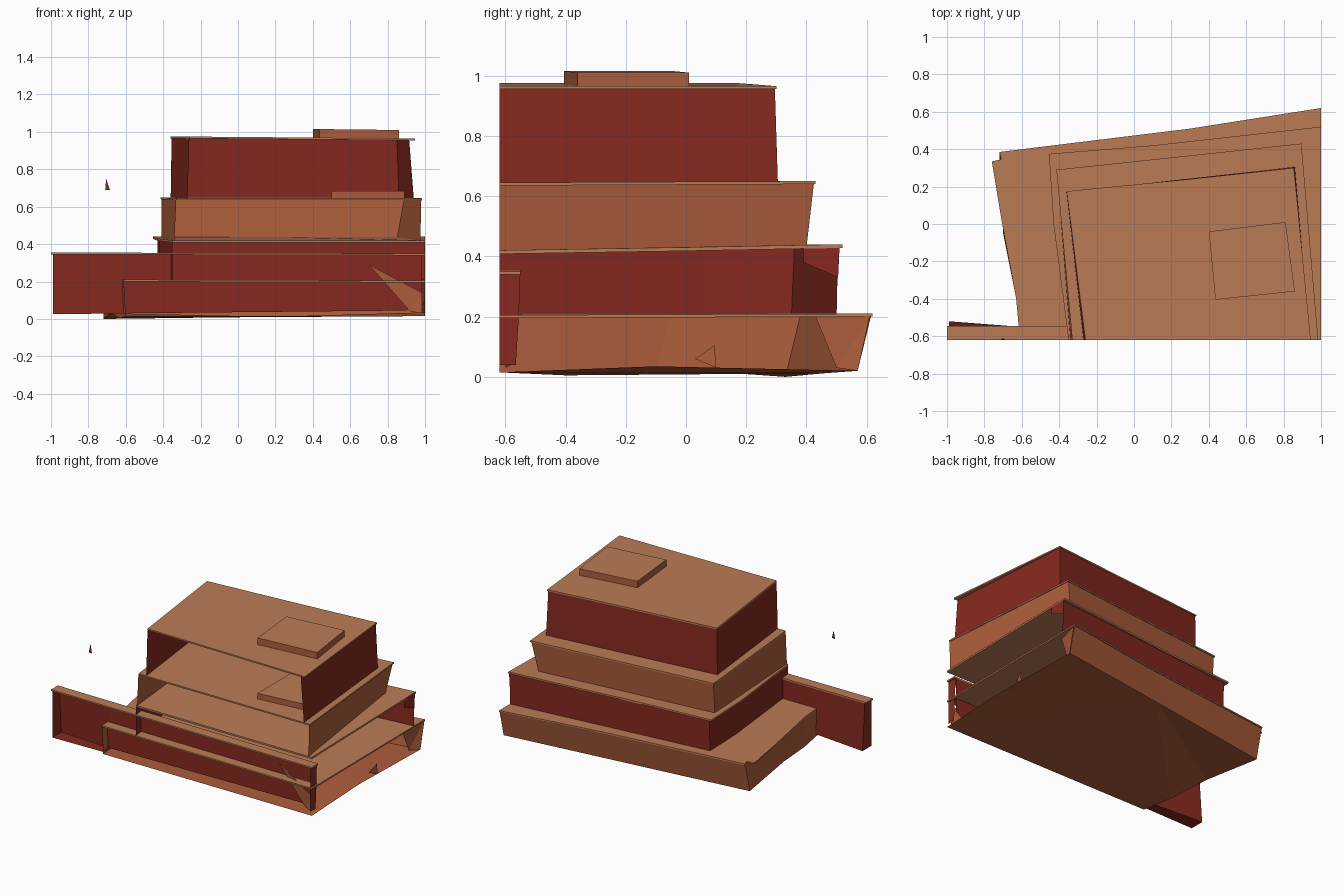
import bpy
import bmesh

cube = bpy.data.objects.get("Cube")
if cube:
    bpy.data.objects.remove(cube, do_unlink=True)

FRONT = -0.62   # cut plane at the front
SIDE = 1.0      # cut plane at the side


def material(name, color):
    mat = bpy.data.materials.new(name)
    mat.use_nodes = True
    mat.diffuse_color = (*color, 1)
    bsdf = mat.node_tree.nodes["Principled BSDF"]
    bsdf.inputs["Base Color"].default_value = (*color, 1)
    bsdf.inputs["Roughness"].default_value = 0.9
    return mat


TAN = material("tan roof", (0.5, 0.2, 0.093))
BROWN = material("brown wall", (0.43, 0.113, 0.046))
RED = material("red wall", (0.24, 0.022, 0.014))


def finish(name, bm, *mats):
    mesh = bpy.data.meshes.new(name)
    bm.to_mesh(mesh)
    bm.free()
    for mat in mats:
        mesh.materials.append(mat)
    obj = bpy.data.objects.new(name, mesh)
    bpy.context.collection.objects.link(obj)
    return obj


def patch(name, points, mat):
    """One thin sheet."""
    bm = bmesh.new()
    bm.faces.new([bm.verts.new(p) for p in points])
    bmesh.ops.triangulate(bm, faces=bm.faces[:])
    return finish(name, bm, mat)


def walls(name, bottom, top, mat):
    """Open ribbon of wall panels between two matching paths."""
    bm = bmesh.new()
    low = [bm.verts.new(p) for p in bottom]
    high = [bm.verts.new(p) for p in top]
    for i in range(len(low) - 1):
        bm.faces.new((low[i + 1], low[i], high[i], high[i + 1]))
    return finish(name, bm, mat)


def slab(name, outline, thickness, side_mat=TAN):
    """Sloping plate with a tan top and chosen edge colour."""
    bm = bmesh.new()
    top = [bm.verts.new(p) for p in outline]
    low = [bm.verts.new((x, y, z - thickness)) for x, y, z in outline]
    bm.faces.new(top)
    bm.faces.new(low[::-1])
    for i in range(len(top)):
        j = (i + 1) % len(top)
        bm.faces.new((top[i], low[i], low[j], top[j])).material_index = 1
    bmesh.ops.recalc_face_normals(bm, faces=bm.faces[:])
    return finish(name, bm, TAN, side_mat)


# Base tier: uneven floor, sloping walls, wide roof
floor = [(-0.6, FRONT, 0.015), (-0.63, -0.4, 0.005), (-0.68, -0.1, 0.03),
         (-0.72, 0.33, 0), (0.2, 0.46, 0.012), (SIDE, 0.57, 0.02)]
base_top = [(-0.61, FRONT, 0.205), (-0.63, -0.4, 0.205), (-0.7, -0.05, 0.205),
            (-0.72, 0.38, 0.205), (0.3, 0.505, 0.205), (SIDE, 0.615, 0.205)]
patch("base_floor", floor + [(SIDE, -0.1, 0.035), (SIDE, FRONT, 0.015)], BROWN)
walls("base_walls", floor, base_top, BROWN)
slab("base_roof", [(-0.61, FRONT, 0.21), (-0.63, -0.4, 0.21), (-0.71, 0.03, 0.21),
                   (-0.76, 0.335, 0.21), (-0.71, 0.345, 0.21), (-0.72, 0.385, 0.21),
                   (0.3, 0.51, 0.21), (SIDE, 0.62, 0.21), (SIDE, FRONT, 0.205)], 0.01)
patch("base_corner_panel", [(0.95, 0.43, 0.2), (0.96, 0.5, 0.03),
                            (SIDE, 0.57, 0.02), (SIDE, 0.61, 0.2)], BROWN)
patch("base_side_flap", [(0.98, 0.03, 0.06), (SIDE, 0.1, 0.03), (SIDE, 0.095, 0.105)], BROWN)

# Second tier, open on the side
walls("second_walls",
      [(-0.35, FRONT, 0.2), (-0.42, 0.05, 0.2), (-0.43, 0.35, 0.2), (SIDE, 0.5, 0.2)],
      [(-0.35, FRONT, 0.415), (-0.42, 0.05, 0.425), (-0.43, 0.36, 0.435),
       (SIDE, 0.505, 0.435)], RED)
slab("second_roof", [(-0.35, FRONT, 0.42), (-0.43, 0.0, 0.43), (-0.455, 0.375, 0.44),
                     (0.1, 0.42, 0.44), (SIDE, 0.52, 0.44), (SIDE, 0.0, 0.43),
                     (SIDE, FRONT, 0.42)], 0.012)
patch("second_corner_panel", [(SIDE, 0.39, 0.38), (SIDE, 0.505, 0.33),
                              (SIDE, 0.51, 0.435), (SIDE, 0.39, 0.435)], RED)

# Third tier
walls("third_walls",
      [(-0.34, FRONT, 0.415), (-0.41, 0.27, 0.43), (0.85, 0.4, 0.43), (0.975, FRONT, 0.415)],
      [(-0.33, FRONT, 0.642), (-0.41, 0.285, 0.645), (0.89, 0.425, 0.645),
       (0.98, FRONT, 0.642)], BROWN)
slab("third_roof", [(-0.33, FRONT, 0.645), (-0.415, 0.29, 0.65), (0.895, 0.43, 0.65),
                    (0.985, FRONT, 0.645)], 0.01)

# Top tier
walls("top_walls",
      [(-0.27, FRONT, 0.64), (-0.36, 0.17, 0.645), (0.86, 0.305, 0.645), (0.94, FRONT, 0.64)],
      [(-0.26, FRONT, 0.97), (-0.355, 0.17, 0.97), (0.85, 0.295, 0.96), (0.915, FRONT, 0.96)],
      RED)
slab("top_roof", [(-0.26, FRONT, 0.975), (-0.36, 0.175, 0.975), (0.3, 0.24, 0.97),
                  (0.855, 0.3, 0.965), (0.945, FRONT, 0.965)], 0.01)

# Low boxes on the top roof and on the third roof
slab("roof_box", [(0.4, -0.04, 1.015), (0.81, 0.01, 1.01), (0.86, -0.36, 1.01),
                  (0.435, -0.405, 1.015)], 0.05, BROWN)
slab("inner_box", [(0.5, -0.13, 0.685), (0.86, -0.08, 0.685), (0.89, -0.46, 0.685),
                   (0.5, -0.5, 0.685)], 0.04, BROWN)

# Long front wing with its coping, underside and end panel
walls("wing_wall",
      [(-0.99, FRONT, 0.025), (-0.99, -0.52, 0.025), (-0.6, -0.55, 0.03),
       (0.9, -0.55, 0.045), (0.985, -0.55, 0.1)],
      [(-0.99, FRONT, 0.35), (-0.99, -0.545, 0.35), (-0.6, -0.55, 0.35),
       (0.9, -0.55, 0.345), (0.985, -0.55, 0.345)], RED)
patch("wing_underside", [(-0.99, FRONT, 0.025), (-0.6, FRONT, 0.03), (-0.6, -0.55, 0.03),
                         (-0.99, -0.52, 0.025)], RED)
patch("wing_end_panel", [(0.99, FRONT, 0.04), (0.99, -0.565, 0.04), (0.99, -0.555, 0.2),
                         (0.99, -0.55, 0.345), (0.99, FRONT, 0.345)], RED)
slab("wing_coping", [(-1, FRONT, 0.355), (-1, -0.545, 0.355), (SIDE, -0.55, 0.35),
                     (SIDE, FRONT, 0.35)], 0.01)
patch("wing_brown_corner", [(0.7, -0.56, 0.29), (0.92, -0.58, 0.04), (0.985, -0.6, 0.03),
                            (0.985, -0.6, 0.14)], BROWN)

# Small floating shard
patch("floating_shard", [(-0.71, FRONT, 0.69), (-0.685, FRONT, 0.69), (-0.705, -0.61, 0.75)], RED)
